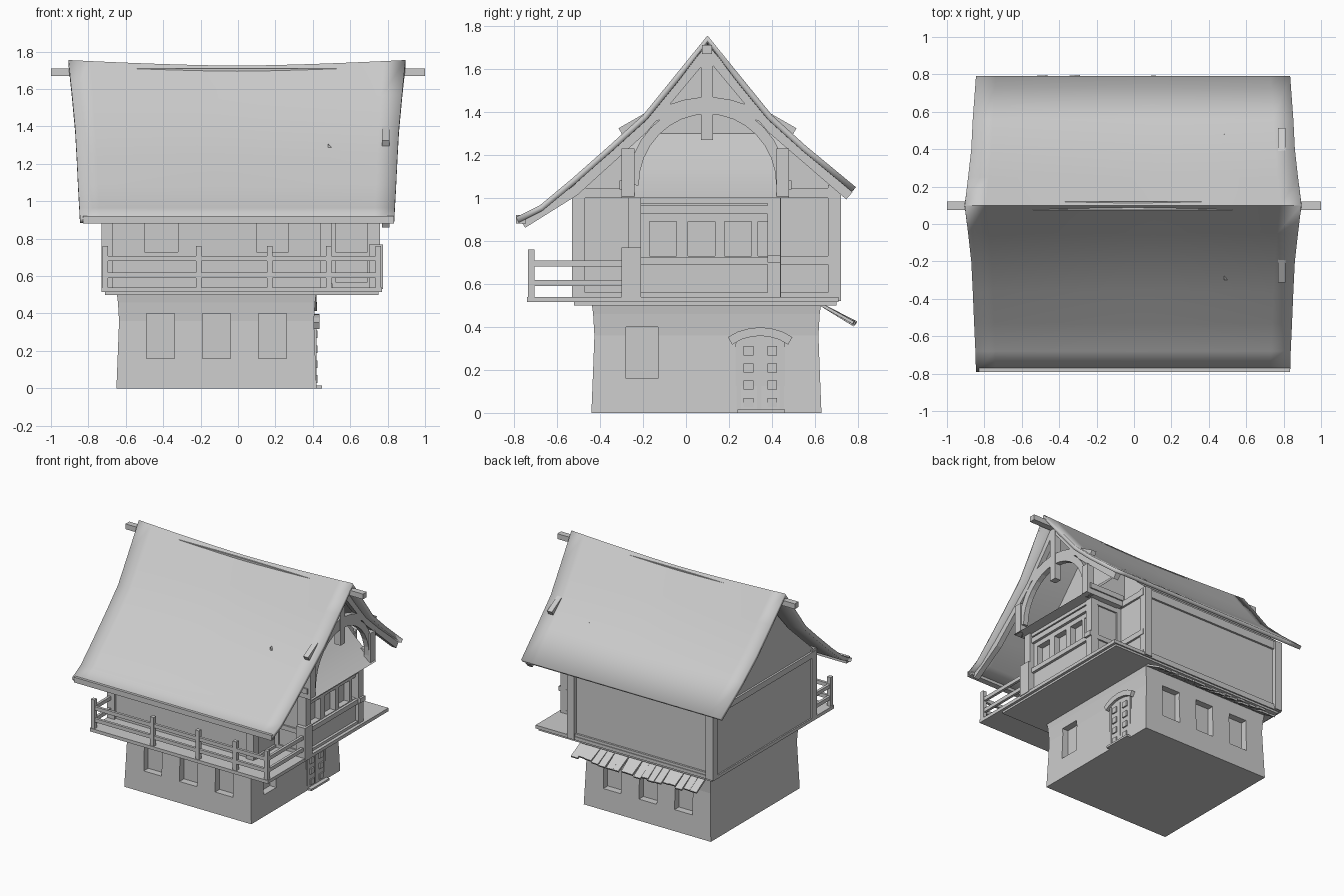
import bpy, bmesh, math, random
from mathutils import Vector, Matrix

cube = bpy.data.objects.get("Cube")
if cube:
    bpy.data.objects.remove(cube, do_unlink=True)
random.seed(4)

clay = bpy.data.materials.new("clay_grey")
clay.use_nodes = True
grey = (0.6, 0.6, 0.6, 1)
clay.diffuse_color = grey
clay.node_tree.nodes["Principled BSDF"].inputs["Base Color"].default_value = grey


def finish(name, bm):
    bmesh.ops.recalc_face_normals(bm, faces=bm.faces)
    mesh = bpy.data.meshes.new(name)
    bm.to_mesh(mesh)
    bm.free()
    mesh.materials.append(clay)
    ob = bpy.data.objects.new(name, mesh)
    bpy.context.collection.objects.link(ob)
    return ob


def add_box(bm, x0, x1, y0, y1, z0, z1):
    m = (Matrix.Translation(((x0 + x1) / 2, (y0 + y1) / 2, (z0 + z1) / 2))
         @ Matrix.Diagonal((x1 - x0, y1 - y0, z1 - z0, 1)))
    bmesh.ops.create_cube(bm, size=1, matrix=m)


def boxes(name, *dims):
    bm = bmesh.new()
    for d in dims:
        add_box(bm, *d)
    return finish(name, bm)


def prism(name, pts, x0, x1):
    """Extrude a (y, z) outline along x."""
    bm = bmesh.new()
    face = bm.faces.new([bm.verts.new((x0, y, z)) for y, z in pts])
    ext = bmesh.ops.extrude_face_region(bm, geom=[face])
    moved = [g for g in ext["geom"] if isinstance(g, bmesh.types.BMVert)]
    bmesh.ops.translate(bm, verts=moved, vec=(x1 - x0, 0, 0))
    return finish(name, bm)


def ribbon(name, pts, width, x0, x1):
    """A timber of constant width following a (y, z) path."""
    p = [Vector(q) for q in pts]
    a, b = [], []
    for i, q in enumerate(p):
        t = (p[min(i + 1, len(p) - 1)] - p[max(i - 1, 0)]).normalized()
        n = Vector((-t.y, t.x)) * width / 2
        a.append(q + n)
        b.append(q - n)
    return prism(name, a + b[::-1], x0, x1)


def select_only(ob):
    bpy.ops.object.select_all(action="DESELECT")
    ob.select_set(True)
    bpy.context.view_layer.objects.active = ob


def cut(ob, dims):
    cutter = boxes("window_cutter", *dims)
    cutter.hide_render = True
    select_only(ob)
    mod = ob.modifiers.new("openings", "BOOLEAN")
    mod.operation, mod.solver, mod.object = "DIFFERENCE", "EXACT", cutter
    bpy.ops.object.modifier_apply(modifier=mod.name)
    bpy.data.objects.remove(cutter, do_unlink=True)


# Ground floor with slightly waisted walls and deep window openings
bm = bmesh.new()
rings = []
for z, inset in ((0, 0), (.2, .008), (.36, .014), (.46, .008), (.52, 0)):
    x0, x1, y0, y1 = -.65 + inset, .42 - inset, -.44 + inset, .63 - inset
    rings.append([bm.verts.new(c + (z,)) for c in ((x0, y0), (x1, y0), (x1, y1), (x0, y1))])
for lo, hi in zip(rings, rings[1:]):
    for i in range(4):
        j = (i + 1) % 4
        bm.faces.new((lo[i], lo[j], hi[j], hi[i]))
bm.faces.new(rings[0])
bm.faces.new(rings[-1])
base = finish("ground_floor", bm)
openings = [(.36, .5, -.28, -.13, .16, .4)]
for x in (-.49, -.19, .11):
    openings += [(x, x + .15, -.6, -.38, .16, .4), (x, x + .15, .57, .8, .16, .4)]
cut(base, openings)

# Arched panelled door with hood and sill
arc = [(.345 + .115 * math.cos(a), .32 + .05 * math.sin(a))
       for a in [math.pi * i / 10 for i in range(11)]]
prism("door", [(.23, 0), (.46, 0)] + arc, .38, .415)
trim = []
for y in (.268, .378):
    for z in (.04, .12, .2, .28):
        trim += [(.41, .425, y, y + .045, z - .012, z + .03)]
for y in (.235, .33, .435):
    trim.append((.41, .42, y, y + .02, .01, .33))
boxes("door_panels", *trim)
boxes("door_sill", (.38, .45, .24, .46, 0, .015))
ribbon("door_hood", [(.205, .335), (.25, .36), (.3, .374), (.345, .378),
                     (.39, .374), (.44, .36), (.485, .335)], .04, .38, .435)

# Upper storey and its frame
upper = prism("upper_walls", [(-.51, .52), (.69, .52), (.69, 1.08), (.4, 1.33),
                              (.1, 1.67), (-.2, 1.33), (-.51, 1.05)], -.72, .49)
cut(upper, [(-.5, -.32, -.6, -.47, .73, .92), (.1, .27, -.6, -.47, .73, .92)])
posts = [(x, x + .06, y, y + .06, .52, 1.06) for x in (-.73, .44) for y in (-.53, .66)]
boxes("corner_posts", *posts)
boxes("wall_beams", (-.735, -.7, -.51, .7, 1.0, 1.045), (.47, .505, -.51, .7, 1.0, 1.045),
      (-.7, .47, .68, .705, 1.0, 1.06), (-.7, .47, .68, .705, .52, .56),
      (-.7, .47, -.525, -.5, 1.0, 1.04), (.47, .505, .44, .7, .69, .73),
      (.47, .505, -.51, .7, .52, .56))

# Balcony floor and railing
boxes("balcony_floor", (-.73, .77, -.74, .71, .515, .54), (-.71, .75, -.52, .7, .5, .515))
rails = [(x, x + .03, -.735, -.705, .53, .76) for x in (-.725, -.225, .155, .47, .735)]
for z in (.59, .68):
    rails += [(-.71, .75, -.73, -.71, z, z + .028), (.74, .76, -.72, -.27, z, z + .028),
              (-.72, -.7, -.72, -.52, z, z + .028)]
boxes("railing", *rails)

# Projecting bay with a row of windows
bay = boxes("bay", (.45, .725, -.25, .43, .53, 1.01))
cut(bay, [(.68, .8, y, y + .125, .73, .89) for y in (-.17, .01, .18, .315 - .0)][:3]
    + [(.68, .8, .335, .385, .73, .89)])
bars = [(.69, .75, y, y + .06, .53, 1.0) for y in (-.27, .38)]
bars += [(.7, .745, -.25, .42, z, z + h) for z, h in ((.53, .03), (.69, .035), (.925, .04), (.975, .025))]
for y0, y1 in ((-.262, -.24), (.42, .442)):
    bars += [(.5, .7, y0, y1, z, z + .035) for z in (.53, .69, .96)] + [(.49, .525, y0, y1, .53, 1.0)]
bars += [(.7, .765, .38, .44, .7, .735)]
boxes("bay_frame", *bars)
boxes("bay_post", (.7, .775, -.3, -.21, .53, .77), (.7, .76, -.27, -.21, .77, 1.0))

# Curved skirt roof above the bay
bm = bmesh.new()
curve = [(.83, 1.0), (.74, 1.06), (.65, 1.14), (.57, 1.22), (.48, 1.31)]
sides = [[bm.verts.new((x, y, z)) for x, z in curve] for y in (-.3, .48)]
for i in range(len(curve) - 1):
    bm.faces.new((sides[0][i], sides[0][i + 1], sides[1][i + 1], sides[1][i]))
for s, y in zip(sides, (-.3, .48)):
    bm.faces.new(s + [bm.verts.new((.48, y, 1.0))])
bmesh.ops.remove_doubles(bm, verts=bm.verts, dist=1e-5)
bmesh.ops.holes_fill(bm, edges=bm.edges)
skirt = finish("bay_skirt_roof", bm)

# Gable truss: king post, collar, arch, rafters
boxes("king_post", (.765, .815, .07, .125, 1.27, 1.68))
ribbon("collar", [(-.3, 1.3), (-.16, 1.38), (0, 1.43), (.1, 1.445), (.2, 1.43), (.36, 1.38), (.5, 1.3)],
       .055, .77, .81)
ribbon("arch_brace", [(.1 - .345 * math.cos(a), 1.06 + .355 * math.sin(a))
                      for a in [math.pi * i / 16 for i in range(17)]], .05, .77, .81)
boxes("truss_feet", *[(.765, .82, y, y + .06, 1.0, 1.23) for y in (-.3, .42)],
      (.5, .8, -.31, -.27, 1.04, 1.08), (.5, .8, .45, .49, 1.04, 1.08))
ribbon("front_rafter", [(.1, 1.68), (-.2, 1.32), (-.52, 1.03), (-.76, .88)], .045, .77, .81)
ribbon("back_rafter", [(.1, 1.68), (.4, 1.32), (.76, 1.01)], .045, .77, .81)
boxes("ridge_beam", (-1, 1, .075, .12, 1.67, 1.71))
boxes("eave_beam", (-.83, .835, -.79, -.745, .88, .92))

# Sagging roof: (y, z, half width, share of sag)
front = [(-.79, .91, .84, 0), (-.68, .965, .843, 0), (-.53, 1.09, .85, .1), (-.36, 1.24, .857, .3),
         (-.2, 1.385, .865, .5), (-.05, 1.57, .882, .8)]
back = [(.25, 1.57, .882, .8), (.4, 1.385, .865, .5), (.56, 1.24, .857, .3), (.79, 1.05, .84, 0)]
bm = bmesh.new()
n = 16
rows = []
for y, z, w, sag in front + [(.1, 1.755, .9, 1)] + back:
    us = [2 * i / n - 1 for i in range(n + 1)]
    rows.append([bm.verts.new((u * w - .005, y, z - .03 * sag * (1 - abs(u) ** 1.5))) for u in us])
for r, s in zip(rows, rows[1:]):
    for i in range(n):
        bm.faces.new((r[i], r[i + 1], s[i + 1], s[i]))
roof = finish("roof", bm)
if roof.data.polygons[0].normal.z < 0:
    roof.data.flip_normals()
solid = roof.modifiers.new("thickness", "SOLIDIFY")
solid.thickness, solid.offset = .028, -1
for ob in (roof, skirt):
    select_only(ob)
    bpy.ops.object.shade_smooth_by_angle(angle=math.radians(35))

# Plank awning over the back windows
bm = bmesh.new()
count = 18
step = 1.05 / count
for i in range(count):
    length = .175 + random.uniform(-.015, .015)
    m = (Matrix.Translation((-.63 + step * (i + .5), .625, .505))
         @ Matrix.Rotation(math.radians(-29 + random.uniform(-3, 3)), 4, "X")
         @ Matrix.Rotation(random.uniform(-.06, .06), 4, "Z")
         @ Matrix.Translation((0, length / 2, 0))
         @ Matrix.Diagonal((step * .97, length, .014, 1)))
    bmesh.ops.create_cube(bm, size=1, matrix=m)
finish("back_awning", bm)
